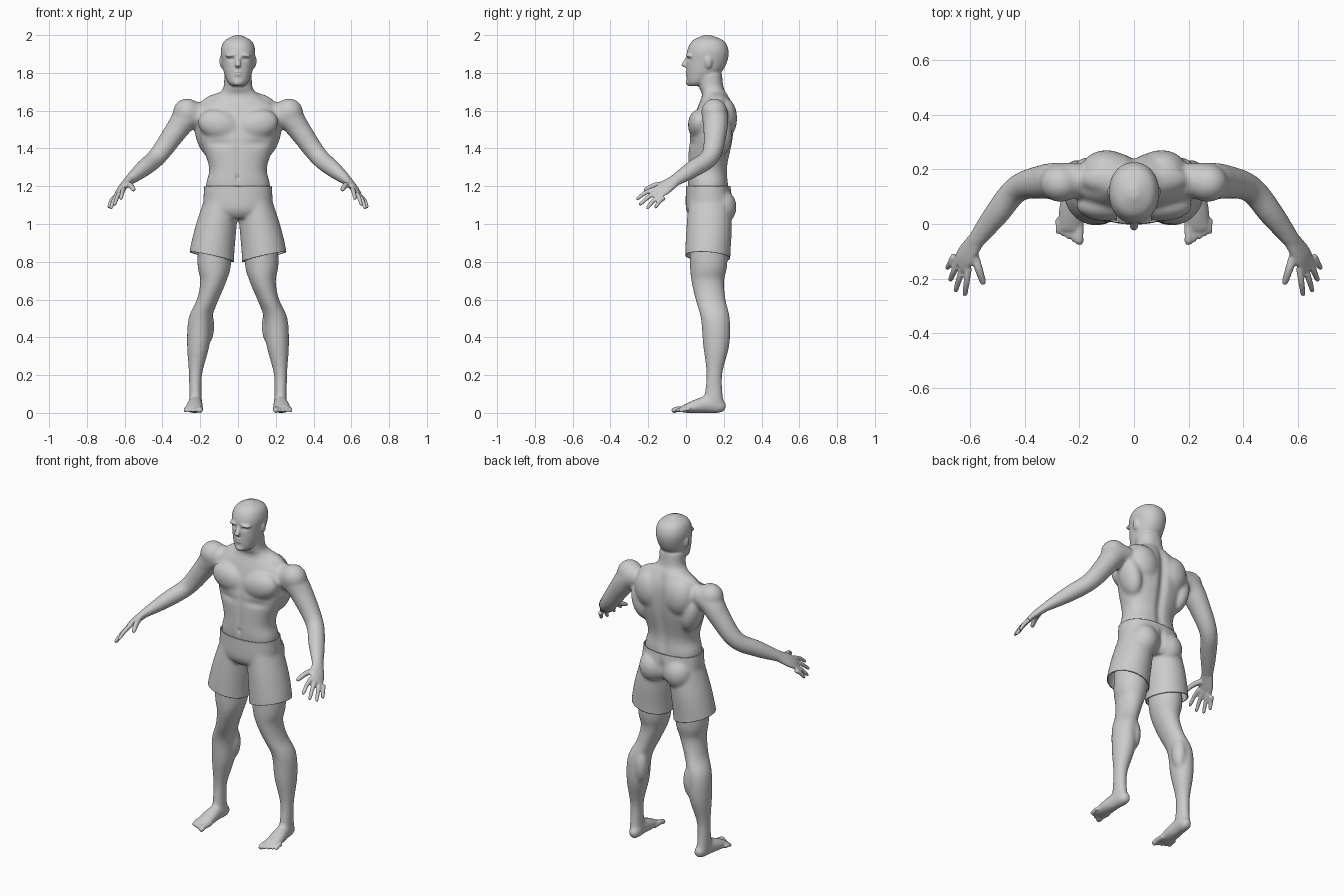
import bpy
import bmesh
import math
from mathutils import Vector, Matrix

default_cube = bpy.data.objects.get("Cube")
if default_cube:
    bpy.data.objects.remove(default_cube, do_unlink=True)

shade = .6
grey = bpy.data.materials.new("plain_grey")
grey.use_nodes = True
grey.diffuse_color = (shade, shade, shade, 1)
grey.node_tree.nodes["Principled BSDF"].inputs["Base Color"].default_value = grey.diffuse_color


def spline(rows, steps=5):
    """Smooth curve through rows of numbers."""
    rows = [Vector(row) for row in rows]
    curve = []
    for i in range(len(rows) - 1):
        start, end = rows[i], rows[i + 1]
        leave = (end - rows[max(i - 1, 0)]) / 2
        arrive = (rows[min(i + 2, len(rows) - 1)] - start) / 2
        for step in range(steps):
            t = step / steps
            ease = t * t * (3 - 2 * t)
            curve.append(start.lerp(end, ease) + leave * (t * (1 - t) ** 2) - arrive * (t * t * (1 - t)))
    return curve + [rows[-1]]


def loft(bm, rows, side=None, power=2, segments=32, mirror=True):
    """Closed tube through rows of x, y, z, half width, half depth."""
    rows = spline(rows)
    for sign in ((1, -1) if mirror else (1,)):
        rings = []
        for i, row in enumerate(rows):
            centre = Vector(row[:3])
            across, along = Vector((1, 0, 0)), Vector((0, 1, 0))
            if side:
                before, after = rows[max(i - 1, 0)], rows[min(i + 1, len(rows) - 1)]
                tangent = Vector((after - before)[:3]).normalized()
                across = Vector(side)
                across = (across - tangent * across.dot(tangent)).normalized()
                along = tangent.cross(across)
            ring = []
            for k in range(segments):
                angle = math.tau * k / segments
                c, s = math.cos(angle), math.sin(angle)
                point = centre + across * row[3] * math.copysign(abs(c) ** (2 / power), c)
                point += along * row[-1] * math.copysign(abs(s) ** (2 / power), s)
                ring.append(bm.verts.new((point.x * sign, point.y, point.z)))
            rings.append(ring)
        faces = [bm.faces.new(rings[0]), bm.faces.new(rings[-1])]
        for low, high in zip(rings, rings[1:]):
            for k in range(segments):
                faces.append(bm.faces.new((low[k - 1], low[k], high[k], high[k - 1])))
        bmesh.ops.recalc_face_normals(bm, faces=faces)


def stack(bm, rows, power):
    """Centred tube through rows of z, half width, front y, back y."""
    loft(bm, [(0, (front + back) / 2, z, width, (back - front) / 2) for z, width, front, back in rows],
         power=power, segments=48, mirror=False)


def ball(bm, at, size, tilt=0):
    """Ellipsoid, repeated on the other side of the body."""
    for sign in (1, -1):
        place = Matrix.Translation((at[0] * sign, at[1], at[2]))
        shape = Matrix.Rotation(tilt * sign, 4, "Y") @ Matrix.Diagonal((*size, 1))
        bmesh.ops.create_uvsphere(bm, u_segments=24, v_segments=16, radius=1, matrix=place @ shape)


def fuse(bm, name, voxel, rounds):
    """Melt the closed pieces into one smooth skin."""
    mesh = bpy.data.meshes.new(name)
    bm.to_mesh(mesh)
    bm.free()
    ob = bpy.data.objects.new(name, mesh)
    bpy.context.collection.objects.link(ob)
    skin = ob.modifiers.new("skin", "REMESH")
    skin.mode = "VOXEL"
    skin.voxel_size = voxel
    soften = ob.modifiers.new("soften", "SMOOTH")
    soften.factor = .5
    soften.iterations = rounds
    depsgraph = bpy.context.evaluated_depsgraph_get()
    melted = bpy.data.meshes.new_from_object(ob.evaluated_get(depsgraph))
    ob.modifiers.clear()
    ob.data = melted
    return ob


def finish(ob):
    """Give the object its colour and smooth shading."""
    ob.data.materials.clear()
    ob.data.materials.append(grey)
    for face in ob.data.polygons:
        face.use_smooth = True
        face.material_index = 0


def dent(ob, at, reach, push):
    """Move the skin softly along y around a point, alike on both sides."""
    for vertex in ob.data.vertices:
        here = (abs(vertex.co.x), vertex.co.y, vertex.co.z)
        distance = sum(((h - a) / r) ** 2 for h, a, r in zip(here, at, reach))
        if distance < 6:
            vertex.co.y += push * math.exp(-distance)


# Trunk and neck
bm = bmesh.new()
stack(bm, [(1.06, .15, .03, .22), (1.2, .17, .01, .225), (1.3, .153, .01, .22), (1.46, .205, .02, .25),
           (1.6, .22, .055, .255), (1.68, .12, .085, .225), (1.72, .078, .07, .2), (1.8, .074, .055, .19)],
      power=2.3)
# Chest, shoulder blades, flanks, shoulders, neck slopes
ball(bm, at=(.1, .07, 1.525), size=(.115, .06, .08), tilt=-.25)
ball(bm, at=(.1, .205, 1.56), size=(.09, .066, .11), tilt=.2)
ball(bm, at=(.17, .17, 1.47), size=(.055, .075, .12), tilt=.25)
ball(bm, at=(.27, .15, 1.59), size=(.075, .07, .075))
ball(bm, at=(.1, .165, 1.66), size=(.1, .05, .035), tilt=.25)
# Arms, round in section down to flatter wrists
palm_axis = (.6, .6, -.6)
loft(bm, [(.19, .16, 1.585, .06, .065), (.27, .155, 1.565, .07, .07), (.33, .155, 1.49, .063, .06),
          (.425, .13, 1.36, .05, .05), (.505, .035, 1.29, .047, .044), (.59, -.075, 1.22, .033, .024)],
     side=palm_axis)
# Legs and calves
loft(bm, [(.11, .12, 1.08, .09, .1), (.125, .12, .8, .09, .1), (.13, .115, .7, .07, .087),
          (.16, .13, .6, .058, .08), (.2, .155, .5, .062, .077), (.21, .16, .36, .06, .07),
          (.225, .15, .2, .035, .042), (.225, .145, .05, .034, .055)])
ball(bm, at=(.165, .19, .46), size=(.04, .045, .1))
# Feet
loft(bm, [(.22, .21, .03, .018, .02), (.22, .18, .035, .033, .037), (.225, .12, .045, .037, .046),
          (.23, .05, .034, .046, .036), (.235, -.03, .016, .046, .016)], side=(1, 0, 0))
trunk = fuse(bm, "trunk", voxel=.007, rounds=18)

# Spine groove, belly line, chest fold and navel
for k in range(6):
    height = 1.24 + .08 * k
    dent(trunk, at=(0, .25, height), reach=(.025, .06, .06), push=-.013)
    if k < 4:
        dent(trunk, at=(0, .01, height), reach=(.014, .05, .05), push=.005)
dent(trunk, at=(0, .01, 1.245), reach=(.01, .04, .01), push=.008)
dent(trunk, at=(.1, .02, 1.425), reach=(.07, .05, .02), push=.008)

# Head, built on the softened trunk
bm = bmesh.new()
bm.from_mesh(trunk.data)
bpy.data.objects.remove(trunk, do_unlink=True)
stack(bm, [(1.73, .03, .02, .075), (1.75, .053, .007, .12), (1.8, .074, .003, .185), (1.86, .086, .004, .218),
           (1.92, .091, .007, .225), (1.97, .071, .034, .2), (2, .015, .095, .13)], power=2.15)
# Nose, brows, lips, chin, ears
loft(bm, [(0, .01, 1.885, .008), (0, -.009, 1.842, .016), (0, .005, 1.83, .011)], mirror=False)
ball(bm, at=(.034, .02, 1.893), size=(.034, .022, .011), tilt=.1)
for height in (1.792, 1.805):
    ball(bm, at=(0, .009, height), size=(.022, .013, .006))
ball(bm, at=(0, .02, 1.75), size=(.028, .022, .02))
ball(bm, at=(.087, .118, 1.855), size=(.011, .02, .032), tilt=.15)

# Palms
loft(bm, [(.575, -.055, 1.233, .033, .025), (.615, -.115, 1.19, .044, .019), (.637, -.155, 1.16, .038, .011)],
     side=palm_axis)


def digit(base, tip, radius):
    """Tapered, slightly bent finger."""
    bend = base.lerp(tip, .5) + Vector((0, 0, .008))
    loft(bm, [(*base, radius * 1.1), (*bend, radius), (*base.lerp(tip, .9), radius * .8), (*tip, radius * .4)],
         side=palm_axis, segments=16)


# Fingers fan from the first knuckle to the last, then the thumb
first, last = Vector((.606, -.16, 1.187)), Vector((.657, -.115, 1.14))
tips = [(.62, -.265, 1.13), (.655, -.25, 1.1), (.675, -.21, 1.08), (.685, -.165, 1.085)]
for i, tip in enumerate(tips):
    digit(first.lerp(last, i / 3), Vector(tip), .012)
digit(Vector((.585, -.115, 1.21)), Vector((.55, -.222, 1.18)), .015)

# Toes, the inner one largest
for i in range(5):
    x, y = .2 + .0195 * i, -.076 + .01 * i
    radius = .011 if i else .0165
    loft(bm, [(x, .02, .02, radius), (x, y + .035, .02, radius * .9), (x, y + .01, .013, radius * .9),
              (x, y, .011, radius * .5)], side=(1, 0, 0), segments=16)
body = fuse(bm, "body", voxel=.0058, rounds=4)

# Eye sockets, eyes and mouth line; flat soles
dent(body, at=(.037, .005, 1.873), reach=(.016, .04, .009), push=.009)
dent(body, at=(.037, .01, 1.872), reach=(.008, .03, .004), push=-.004)
dent(body, at=(0, 0, 1.7985), reach=(.024, .03, .003), push=.004)
for vertex in body.data.vertices:
    vertex.co.z = max(vertex.co.z, 0)
finish(body)

# Shorts: hips, seat and two wide legs
bm = bmesh.new()
stack(bm, [(1.24, .174, 0, .236), (1.2, .179, 0, .236), (1.08, .18, 0, .25), (1.03, .13, .03, .22)], power=2.3)
loft(bm, [(.085, .125, 1.14, .09, .11), (.118, .122, .98, .11, .12), (.14, .115, .83, .12, .12),
          (.14, .115, .72, .12, .12)])
ball(bm, at=(.085, .18, 1.09), size=(.083, .088, .095))
shorts = fuse(bm, "shorts", voxel=.0075, rounds=14)
for height in (1, 1.06, 1.12):
    dent(shorts, at=(0, .25, height), reach=(.02, .08, .04), push=-.014)

# Trim to one side, waist and slanted hem, then mirror and thicken the cloth
bm = bmesh.new()
bm.from_mesh(shorts.data)
for at, normal in [((0, 0, 0), (-1, 0, 0)), ((0, 0, 1.2), (0, 0, 1)), ((.02, .12, .8), (.22, -.07, -1))]:
    bmesh.ops.bisect_plane(bm, geom=bm.verts[:] + bm.edges[:] + bm.faces[:], plane_co=at, plane_no=normal,
                           clear_outer=True)
bm.to_mesh(shorts.data)
bm.free()
finish(shorts)
shorts.modifiers.new("other_side", "MIRROR")
cloth = shorts.modifiers.new("cloth", "SOLIDIFY")
cloth.thickness = .006
